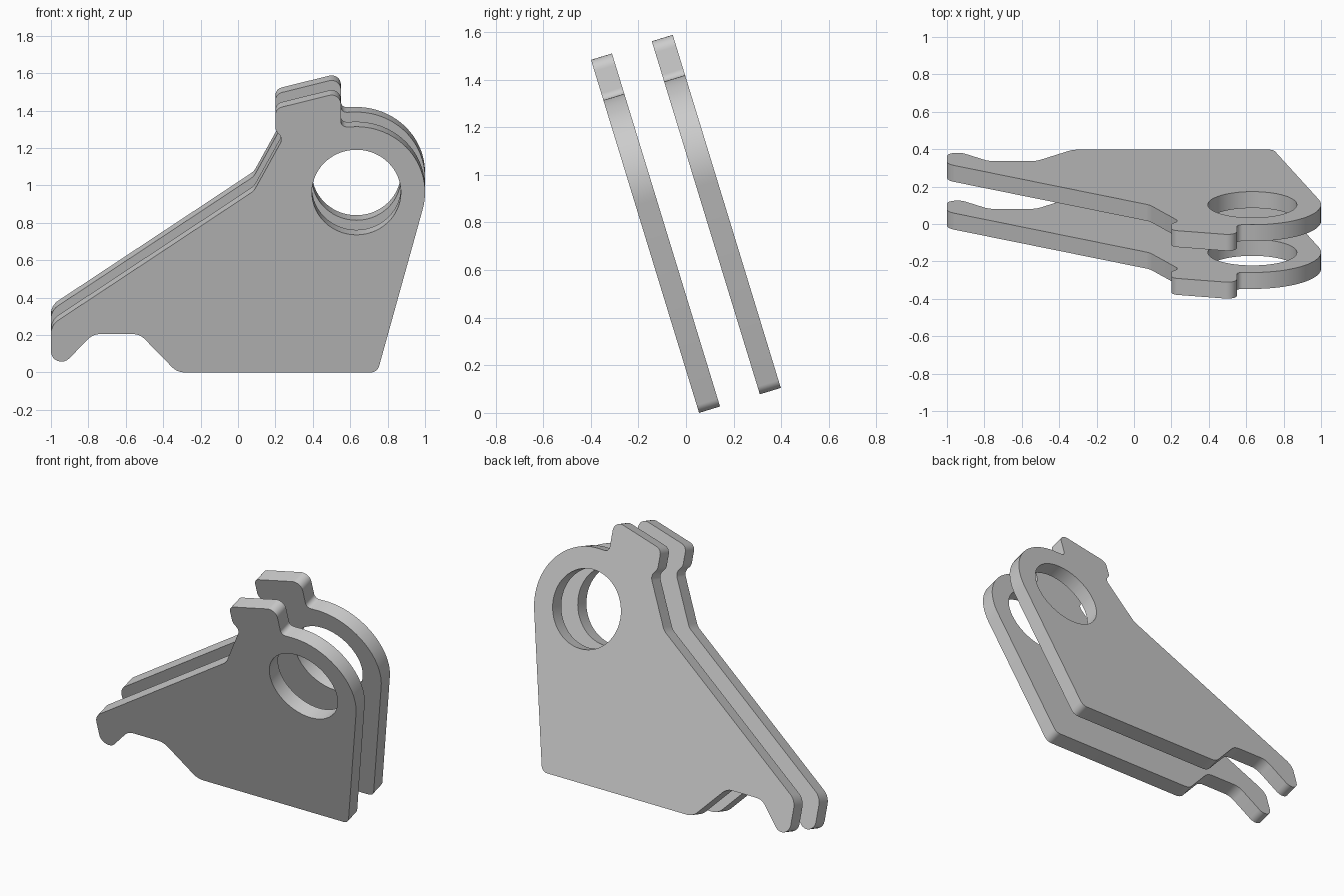
import bpy, bmesh, math
from mathutils import Vector

if "Cube" in bpy.data.objects:
    bpy.data.objects.remove(bpy.data.objects["Cube"])

TILT = math.radians(17.02)
C = math.cos(TILT)
THICK = 0.092
HOLE = Vector((0.633, 1.007))
R_HOLE, R_HEAD = 0.238, 0.367


def fillet(prev, p, nxt, r, n=8):
    """Round corner p with an arc of radius r."""
    a, b = (prev - p).normalized(), (nxt - p).normalized()
    half = a.angle(b) / 2
    d = min(r / math.tan(half), 0.49 * (prev - p).length, 0.49 * (nxt - p).length)
    r = d * math.tan(half)
    c = p + (a + b).normalized() * (r / math.sin(half))
    s, e = p + a * d - c, p + b * d - c
    sweep = s.angle_signed(e)
    a0 = math.atan2(s.y, s.x)
    return [c + r * Vector((math.cos(a0 - sweep * i / n), math.sin(a0 - sweep * i / n)))
            for i in range(n + 1)]


def arc(c, r, a0, a1, n):
    return [c + r * Vector((math.cos(a0 + (a1 - a0) * i / n), math.sin(a0 + (a1 - a0) * i / n)))
            for i in range(n + 1)]


# Head arc begins where the right edge is tangent to it
foot = Vector((0.745, 0))
to = foot - HOLE
start = math.atan2(to.y, to.x) + math.acos(R_HEAD / to.length)
head = arc(HOLE, R_HEAD, start, math.radians(93), 28)

# Corners as x, height seen from the front, fillet radius
corners = [(0.55, 1.312, 0.06), (0.55, 1.497, 0.05), (0.2, 1.41, 0.045), (0.2, 1.295, 0.05),
           (0.24, 1.25, 0.045), (0.085, 0.97, 0.09), (-1.0, 0.253, 0.09), (-1.0, -0.025, 0.062),
           (-0.775, 0.205, 0.09), (-0.525, 0.205, 0.09), (-0.325, 0, 0.09), (0.745, 0, 0.045)]
pts = [Vector((x, z / C)) for x, z, r in corners]
ring = [head[-1]] + pts + [head[0]]
outline = list(head)
for i, (x, z, r) in enumerate(corners):
    outline += fillet(ring[i], ring[i + 1], ring[i + 2], r)
hole = arc(HOLE, R_HOLE, 0, 2 * math.pi, 56)[:-1]


def plate(name, offset):
    cu = bpy.data.curves.new(name, 'CURVE')
    cu.dimensions = '2D'
    cu.fill_mode = 'BOTH'
    cu.extrude = THICK / 2
    for loop in (outline, hole):
        sp = cu.splines.new('POLY')
        sp.points.add(len(loop) - 1)
        for q, v in zip(sp.points, loop):
            q.co = (v.x, v.y, 0, 1)
        sp.use_cyclic_u = True
    ob = bpy.data.objects.new(name, cu)
    bpy.context.collection.objects.link(ob)
    d = offset + THICK / 2
    ob.rotation_euler.x = math.pi / 2 + TILT
    ob.location = (0, 0.055 + d * C, d * math.sin(TILT))
    bpy.ops.object.select_all(action='DESELECT')
    ob.select_set(True)
    bpy.context.view_layer.objects.active = ob
    bpy.ops.object.convert(target='MESH')
    ob = bpy.context.object
    # Weld caps to the rim
    bm = bmesh.new()
    bm.from_mesh(ob.data)
    bmesh.ops.remove_doubles(bm, verts=bm.verts, dist=1e-5)
    bmesh.ops.recalc_face_normals(bm, faces=bm.faces)
    bm.to_mesh(ob.data)
    bm.free()
    bpy.ops.object.shade_smooth_by_angle(angle=math.radians(30))


# Two identical leaning plates
plate("front_plate", 0)
plate("rear_plate", 0.267)
